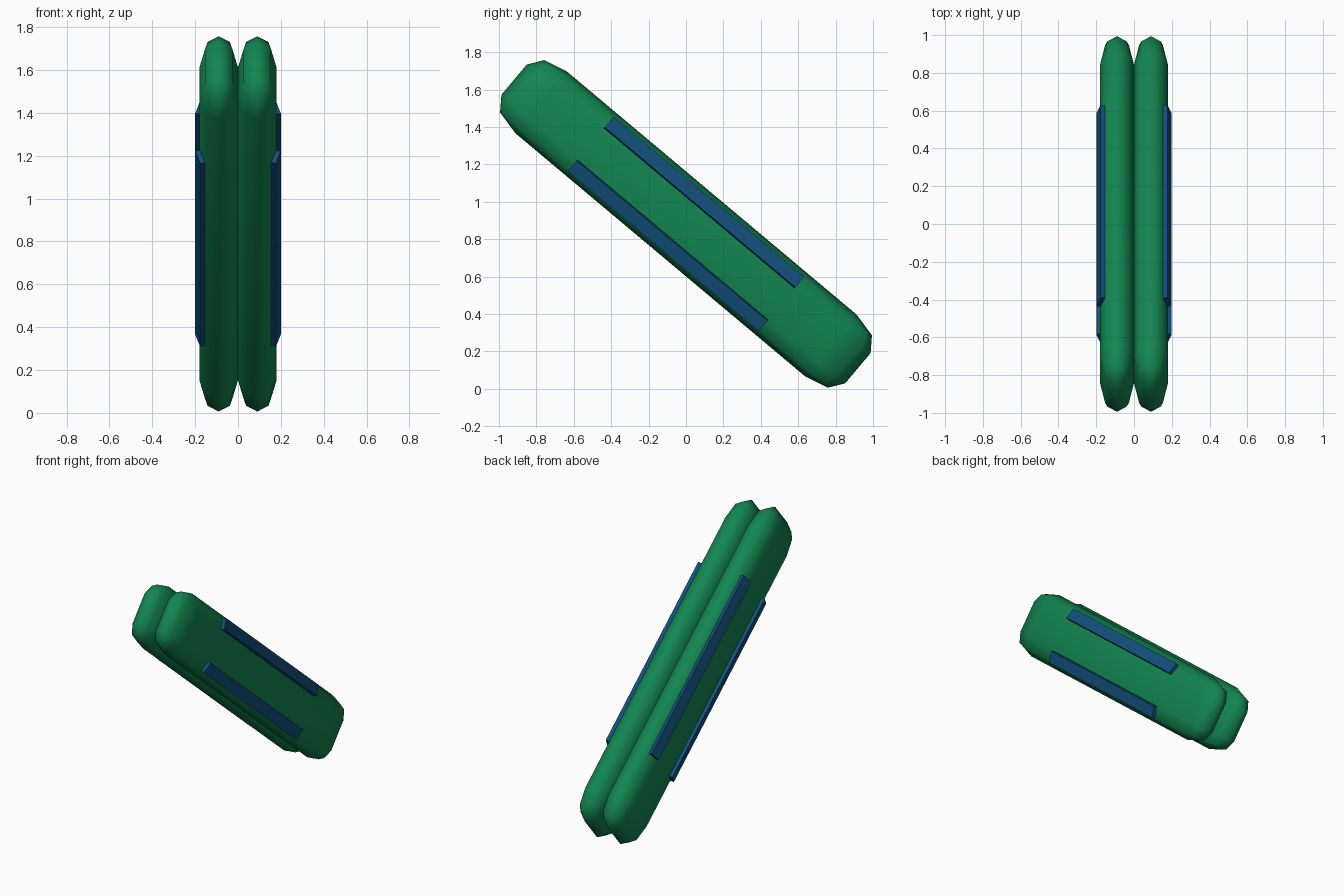
import bpy, bmesh, math
from mathutils import Matrix

cube = bpy.data.objects.get("Cube")
if cube:
    bpy.data.objects.remove(cube, do_unlink=True)

# Whole model leans 40 degrees; local y runs along the pods
LEAN = Matrix.Translation((0, 0, 0.882)) @ Matrix.Rotation(math.radians(-40), 4, 'X')


def material(name, rgb):
    m = bpy.data.materials.new(name)
    m.use_nodes = True
    m.diffuse_color = (*rgb, 1)
    bsdf = next(n for n in m.node_tree.nodes if n.type == 'BSDF_PRINCIPLED')
    bsdf.inputs["Base Color"].default_value = (*rgb, 1)
    return m


green = material("green", (0.006, 0.235, 0.08))
blue = material("blue", (0.006, 0.078, 0.195))


def finish(name, bm, mat, smooth):
    bmesh.ops.recalc_face_normals(bm, faces=bm.faces)
    bm.transform(LEAN)
    for f in bm.faces:
        f.smooth = smooth
    mesh = bpy.data.meshes.new(name)
    bm.to_mesh(mesh)
    bm.free()
    mesh.materials.append(mat)
    obj = bpy.data.objects.new(name, mesh)
    bpy.context.collection.objects.link(obj)


def pod(name, x):
    # Box bevelled with unit radius, then stretched to elliptical corners
    core, radius = (0, 1.01, 0.105), (0.09, 0.19, 0.11)
    size = [2 * (c / r + 1) for c, r in zip(core, radius)]
    bm = bmesh.new()
    bmesh.ops.create_cube(bm, size=1, matrix=Matrix.Diagonal((*size, 1)))
    bmesh.ops.bevel(bm, geom=bm.edges[:], offset=0.999, segments=2,
                    profile=0.5, affect='EDGES')
    bmesh.ops.remove_doubles(bm, verts=bm.verts, dist=0.01)
    bm.transform(Matrix.Translation((x, 0, 0)) @ Matrix.Diagonal((*radius, 1)))
    finish(name, bm, green, True)


def rail(name, side, level):
    # Flat bar tilted to lie on the bevelled flank
    tilt = Matrix.Rotation(math.radians(-17 * side * level), 4, 'Y')
    bm = bmesh.new()
    bmesh.ops.create_cube(bm, size=1, matrix=Matrix.Translation(
        (0.174 * side, 0, 0.149 * level)) @ tilt @ Matrix.Diagonal((0.03, 1.33, 0.077, 1)))
    finish(name, bm, blue, False)


for side, label in ((1, "left"), (-1, "right")):
    pod(label + "_pod", 0.09 * side)
    rail(label + "_upper_rail", side, 1)
    rail(label + "_lower_rail", side, -1)
